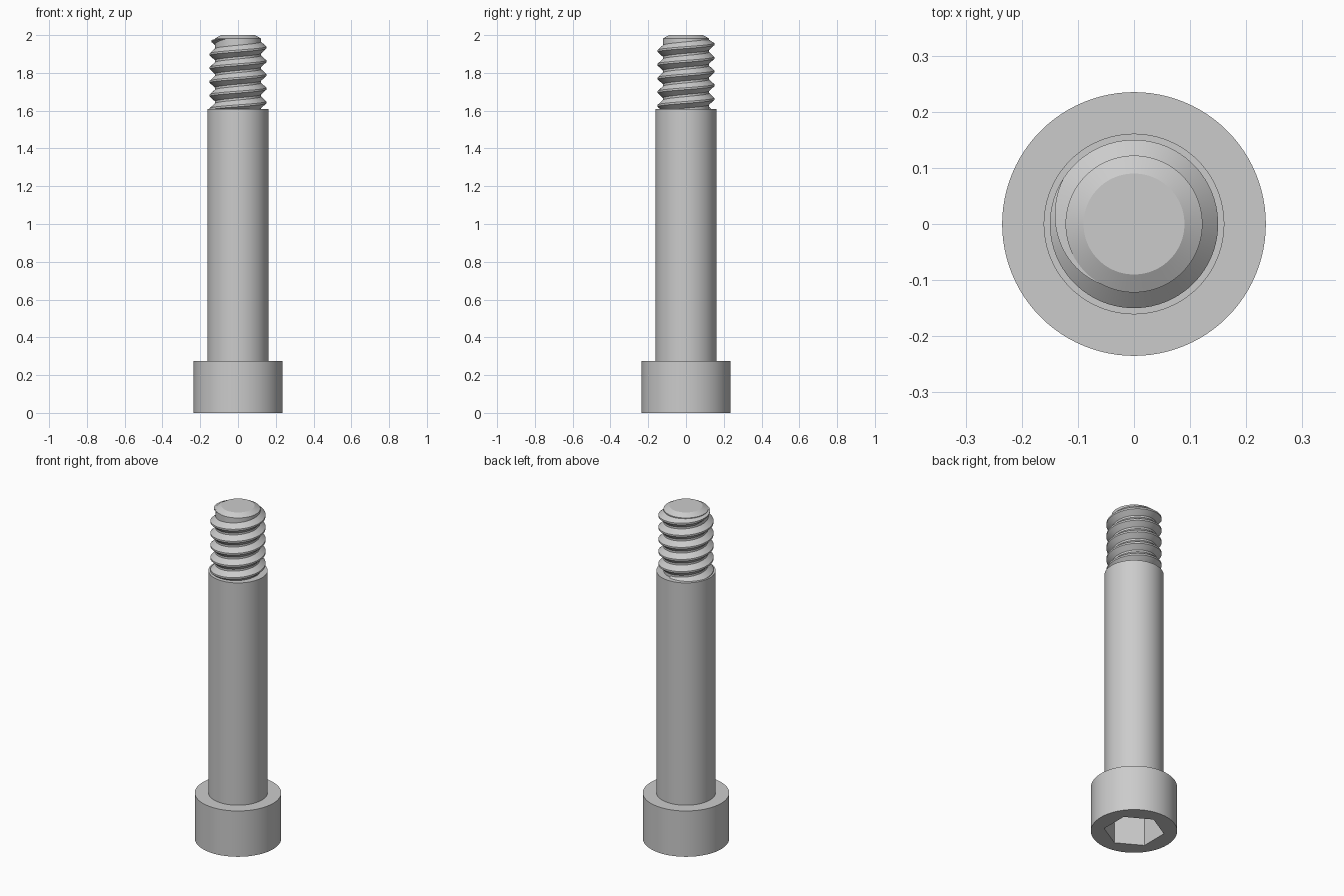
import bpy, bmesh
from math import cos, sin, pi, radians
from mathutils import Matrix

if "Cube" in bpy.data.objects:
    bpy.data.objects.remove(bpy.data.objects["Cube"])

steel = bpy.data.materials.new("grey_steel")
steel.use_nodes = True
GREY = (0.6, 0.6, 0.6, 1)
steel.diffuse_color = GREY
steel.node_tree.nodes["Principled BSDF"].inputs["Base Color"].default_value = GREY

SEG = 96
HEAD_R, HEAD_TOP = 0.235, 0.275
SHANK_R, SHANK_TOP = 0.161, 1.61
CORE_R, CREST_R, PITCH = 0.122, 0.15, 0.0725
HEX_R, HEX_DEPTH = 0.165, 0.18


def finish(name, bm):
    bmesh.ops.recalc_face_normals(bm, faces=bm.faces)
    mesh = bpy.data.meshes.new(name)
    bm.to_mesh(mesh)
    bm.free()
    mesh.materials.append(steel)
    obj = bpy.data.objects.new(name, mesh)
    bpy.context.collection.objects.link(obj)
    bpy.ops.object.select_all(action='DESELECT')
    obj.select_set(True)
    bpy.context.view_layer.objects.active = obj
    bpy.ops.object.shade_smooth_by_angle(angle=radians(25))
    return obj


def ring(bm, r, z, n=SEG, start=0.0):
    return [bm.verts.new((r * cos(start + 2 * pi * i / n),
                          r * sin(start + 2 * pi * i / n), z)) for i in range(n)]


def join(bm, a, b):
    n = len(a)
    for i in range(n):
        j = (i + 1) % n
        bm.faces.new((a[i], a[j], b[j], b[i]))


# Head, shoulder and chamfered tip as one turned body with a hexagonal socket
bm = bmesh.new()
profile = [(HEAD_R, 0), (HEAD_R, HEAD_TOP), (SHANK_R, HEAD_TOP), (SHANK_R, SHANK_TOP),
           (CORE_R, SHANK_TOP), (CORE_R, 1.982), (0.09, 2.0)]
rings = [ring(bm, r, z) for r, z in profile]
for a, b in zip(rings, rings[1:]):
    join(bm, a, b)
bm.faces.new(rings[-1])

# Socket walls and floor
mouth = ring(bm, HEX_R, 0, 6, pi / 6)
floor = ring(bm, HEX_R, HEX_DEPTH, 6, pi / 6)
join(bm, mouth, floor)
bm.faces.new(floor)

# Underside of the head between its rim and the socket mouth
per = SEG // 6
off = per // 2
rim = rings[0]
for k in range(6):
    arc = [rim[(off + k * per + i) % SEG] for i in range(per + 1)]
    bm.faces.new([mouth[k]] + arc + [mouth[(k + 1) % 6]])
finish("screw_body", bm)

# Right-handed thread swept up the core, fading out near the tip
bm = bmesh.new()
STEPS = 72
END = radians(262)
FADE = radians(115)
turns = 5.5
count = int(turns * STEPS)
root = CORE_R - 0.006
section = [(0, -0.036), (1, -0.005), (1, 0.005), (0, 0.036)]
loops = []
for i in range(count + 1):
    angle = END - (count - i) * 2 * pi / STEPS
    z = 1.934 + PITCH * angle / (2 * pi)
    fade = min(1.0, (END - angle) / FADE)
    crest = root + (CREST_R - root) * max(fade, 0.05)
    loop = []
    for t, dz in section:
        r = root + (crest - root) * t
        height = min(z + dz * max(fade, 0.3), 1.98)
        loop.append(bm.verts.new((r * cos(angle), r * sin(angle), height)))
    loops.append(loop)
for a, b in zip(loops, loops[1:]):
    join(bm, a, b)
bm.faces.new(loops[0])
bm.faces.new(loops[-1])
finish("thread", bm)
